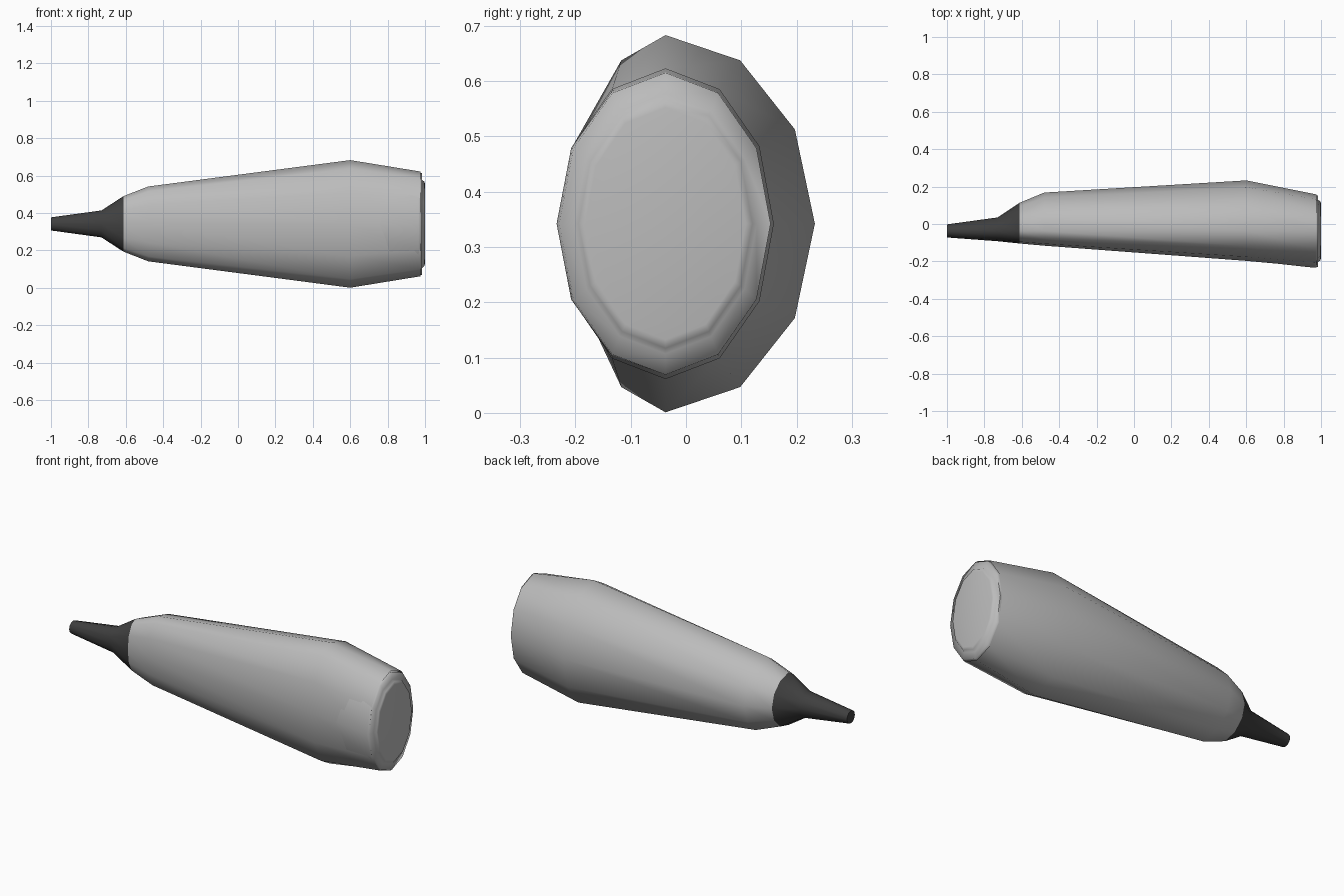
import bpy
import bmesh
import math

if "Cube" in bpy.data.objects:
    bpy.data.objects.remove(bpy.data.objects["Cube"], do_unlink=True)

SIDES = 12
AXIS_Y, AXIS_Z = -0.037, 0.342


def material(name, value):
    mat = bpy.data.materials.new(name)
    mat.use_nodes = True
    colour = (value, value, value, 1)
    mat.diffuse_color = colour
    mat.node_tree.nodes["Principled BSDF"].inputs["Base Color"].default_value = colour
    return mat


def loft(name, rings, mat, cap_start=False, cap_end=False, angle=60):
    """Each ring: x, half height, reach to the back, reach to the front."""
    bm = bmesh.new()
    loops = []
    for x, height, back, front in rings:
        loop = []
        for i in range(SIDES):
            a = math.tau * i / SIDES
            reach = back if math.cos(a) > 0 else front
            loop.append(bm.verts.new((x, AXIS_Y + reach * math.cos(a),
                                      AXIS_Z + height * math.sin(a))))
        loops.append(loop)
    for one, two in zip(loops, loops[1:]):
        for i in range(SIDES):
            j = (i + 1) % SIDES
            bm.faces.new((one[i], two[i], two[j], one[j]))
    if cap_start:
        bm.faces.new(loops[0])
    if cap_end:
        bm.faces.new(loops[-1][::-1])
    bmesh.ops.recalc_face_normals(bm, faces=bm.faces)
    # Open shells are turned so that side faces point away from the axis
    side = bm.faces[:][0]
    mid = side.calc_center_median()
    if side.normal.y * (mid.y - AXIS_Y) + side.normal.z * (mid.z - AXIS_Z) < 0:
        bmesh.ops.reverse_faces(bm, faces=bm.faces)
    mesh = bpy.data.meshes.new(name)
    bm.to_mesh(mesh)
    bm.free()
    mesh.materials.append(mat)
    obj = bpy.data.objects.new(name, mesh)
    bpy.context.collection.objects.link(obj)
    bpy.ops.object.select_all(action="DESELECT")
    obj.select_set(True)
    bpy.context.view_layer.objects.active = obj
    bpy.ops.object.shade_smooth_by_angle(angle=math.radians(angle))
    return obj


grey = material("light grey", 0.5)
dark = material("charcoal", 0.05)

# Narrow dark nozzle flaring into the body
loft("nozzle", [(-1.0, 0.035, 0.035, 0.035),
                (-0.73, 0.072, 0.072, 0.055),
                (-0.613, 0.148, 0.15, 0.067)], dark, cap_start=True)

# Main shell, flatter towards the front
loft("body", [(-0.613, 0.148, 0.15, 0.067),
              (-0.48, 0.2, 0.205, 0.079),
              (0.6, 0.341, 0.27, 0.16),
              (0.975, 0.28, 0.195, 0.194)], grey)

# Inner core that breaks through the front and closes the wide end
loft("end_plug", [(0.6, 0.32, 0.25, 0.157),
                  (0.965, 0.274, 0.19, 0.197),
                  (0.983, 0.273, 0.19, 0.192),
                  (0.985, 0.235, 0.165, 0.165),
                  (0.997, 0.225, 0.157, 0.157),
                  (1.0, 0.21, 0.145, 0.145)], grey, cap_end=True, angle=85)
